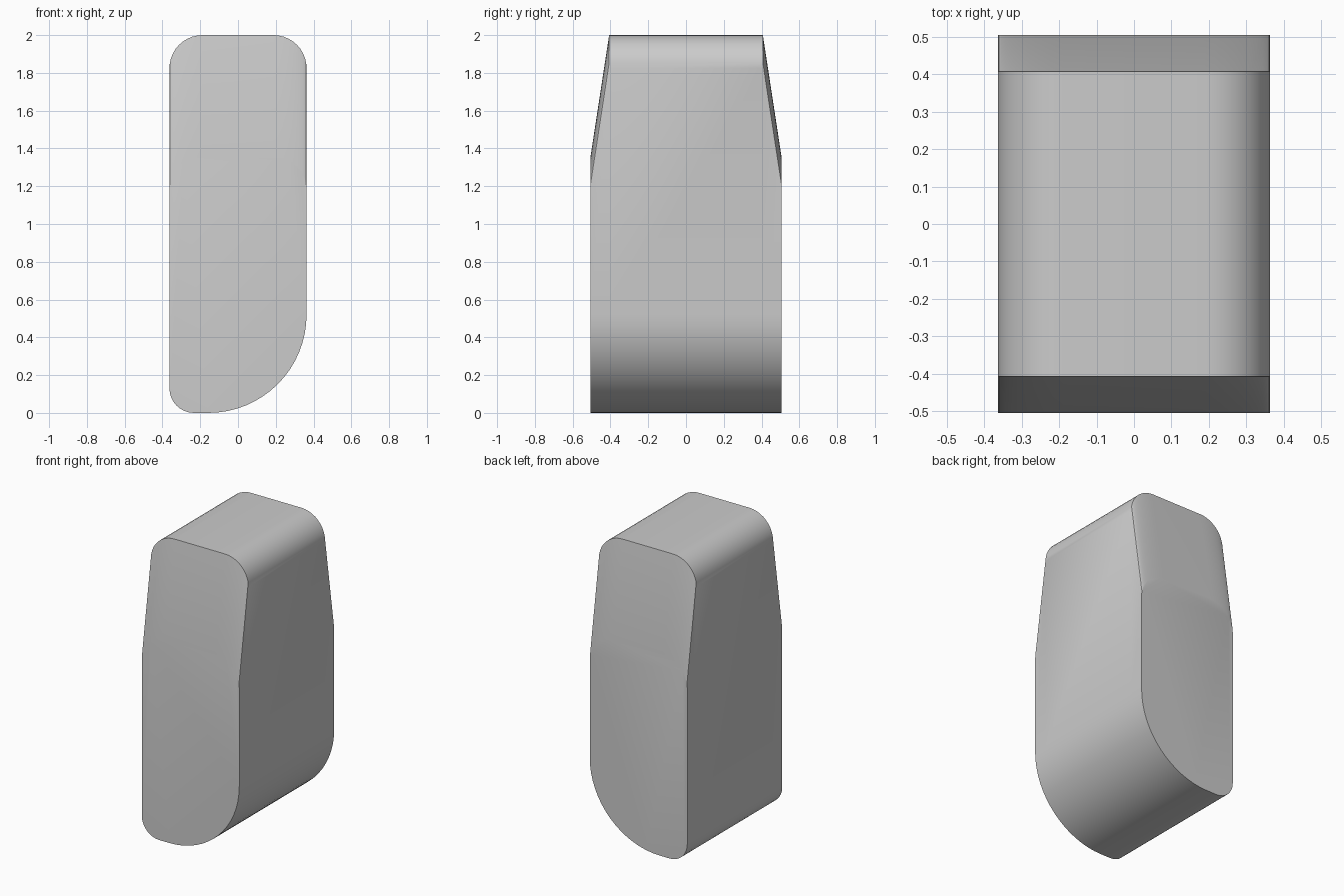
import bpy, bmesh
from math import sin, cos, radians

old = bpy.data.objects.get("Cube")
if old:
    bpy.data.objects.remove(old, do_unlink=True)

HALF_W, HALF_D, TOP_D, HEIGHT = 0.363, 0.505, 0.407, 2.0
DROP = 0.64  # how far the end caps stop below the top


def arc(cx, cz, r, start, steps):
    """Quarter circle, counter-clockwise from the start angle."""
    angles = [radians(start + 90 * i / steps) for i in range(steps + 1)]
    return [(cx + r * cos(a), cz + r * sin(a)) for a in angles]


def corner(side_x, side_z, r, start, steps):
    """Rounded corner touching the box edge on the given side."""
    cx = side_x * (HALF_W - r)
    cz = HEIGHT - r if side_z > 0 else r
    return arc(cx, cz, r, start, steps)


# Outline: two equal top corners, a tight bottom corner and a broad bottom sweep
top = corner(1, 1, 0.175, 0, 10) + corner(-1, 1, 0.175, 90, 10)
bottom = corner(-1, -1, 0.13, 180, 8) + corner(1, -1, 0.52, 270, 16)


def ring(bm, y, drop):
    points = [(x, z - drop) for x, z in top] + bottom
    return [bm.verts.new((x, y, z)) for x, z in points]


# Body: end caps, slanted shoulders and the full-height middle
bm = bmesh.new()
rings = [ring(bm, -HALF_D, DROP), ring(bm, -TOP_D, 0),
         ring(bm, TOP_D, 0), ring(bm, HALF_D, DROP)]
for a, b in zip(rings, rings[1:]):
    n = len(a)
    for i in range(n):
        j = (i + 1) % n
        bm.faces.new((a[i], a[j], b[j], b[i]))
bm.faces.new(rings[0])
bm.faces.new(rings[-1])
bmesh.ops.recalc_face_normals(bm, faces=bm.faces)

mesh = bpy.data.meshes.new("rounded_block")
bm.to_mesh(mesh)
bm.free()
body = bpy.data.objects.new("rounded_block", mesh)
bpy.context.collection.objects.link(body)

# Plain grey
grey = bpy.data.materials.new("plain_grey")
grey.use_nodes = True
colour = (0.6, 0.6, 0.6, 1)
grey.diffuse_color = colour
grey.node_tree.nodes["Principled BSDF"].inputs["Base Color"].default_value = colour
mesh.materials.append(grey)

# Smooth shading with crisp edges
bpy.ops.object.select_all(action="DESELECT")
body.select_set(True)
bpy.context.view_layer.objects.active = body
bpy.ops.object.shade_smooth_by_angle(angle=radians(30))
